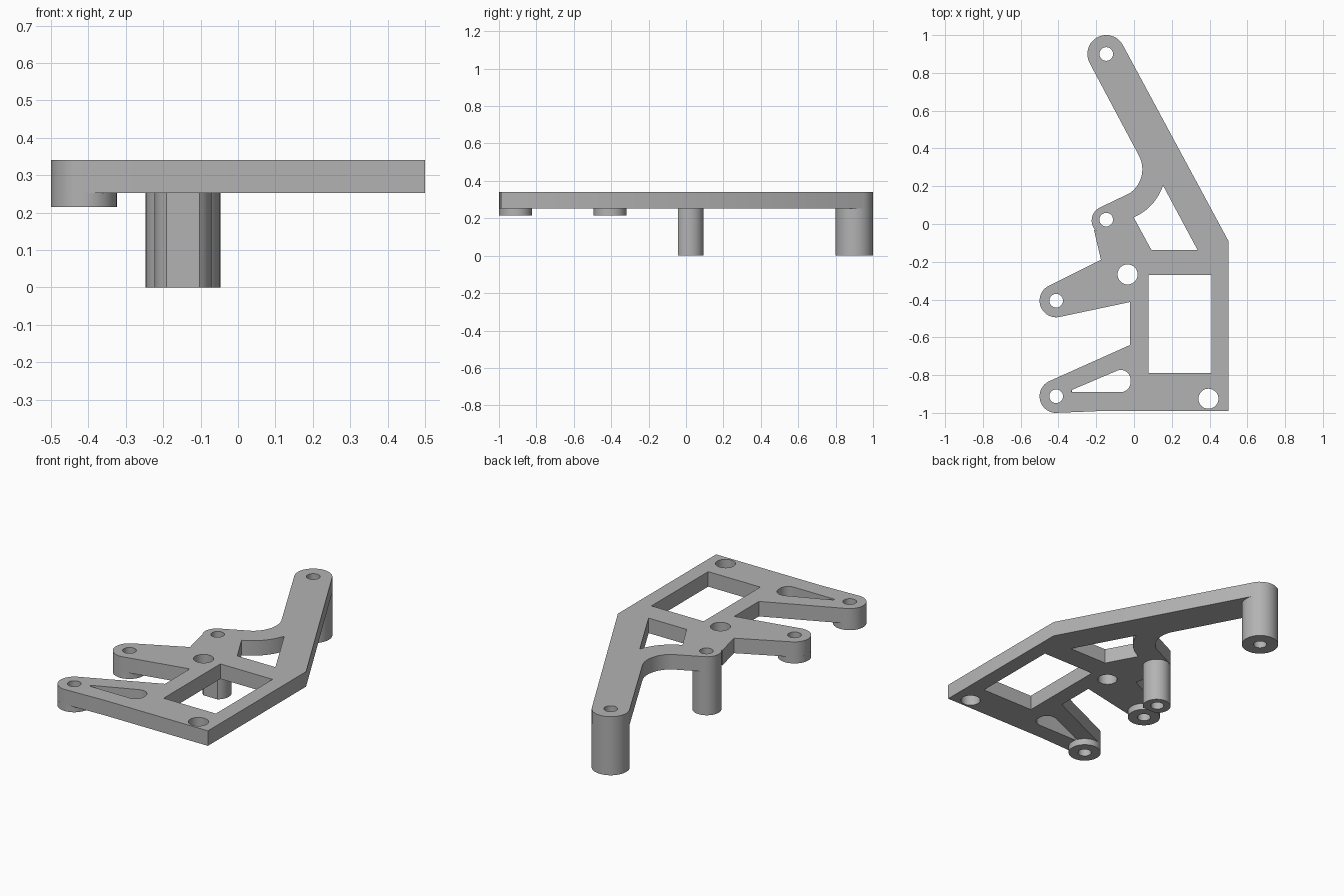
import bpy
from math import cos, sin, radians

cube = bpy.data.objects.get("Cube")
if cube:
    bpy.data.objects.remove(cube, do_unlink=True)

# Single plain grey
grey = bpy.data.materials.new("plain grey")
grey.use_nodes = True
grey.diffuse_color = (0.45, 0.45, 0.45, 1)
grey.node_tree.nodes["Principled BSDF"].inputs["Base Color"].default_value = grey.diffuse_color


def arc(centre, r, start, end, steps=20):
    angles = [radians(start + (end - start) * i / steps) for i in range(steps + 1)]
    return [(centre[0] + r * cos(a), centre[1] + r * sin(a)) for a in angles]


def circle(centre, r, steps=40):
    return arc(centre, r, 0, 360, steps)[:-1]


def extrude(name, loops, bottom, top):
    """Extrude an outline with holes between two heights."""
    curve = bpy.data.curves.new(name, "CURVE")
    curve.dimensions = "2D"
    curve.fill_mode = "BOTH"
    curve.extrude = (top - bottom) / 2
    for loop in loops:
        spline = curve.splines.new("POLY")
        spline.points.add(len(loop) - 1)
        for point, (x, y) in zip(spline.points, loop):
            point.co = (x, y, 0, 1)
        spline.use_cyclic_u = True
    obj = bpy.data.objects.new(name, curve)
    obj.location.z = (top + bottom) / 2
    bpy.context.collection.objects.link(obj)
    bpy.ops.object.select_all(action="DESELECT")
    obj.select_set(True)
    bpy.context.view_layer.objects.active = obj
    bpy.ops.object.convert(target="MESH")
    obj = bpy.context.view_layer.objects.active
    bpy.ops.object.mode_set(mode="EDIT")
    bpy.ops.mesh.select_all(action="SELECT")
    bpy.ops.mesh.remove_doubles(threshold=0.0002)
    bpy.ops.mesh.normals_make_consistent(inside=False)
    bpy.ops.object.mode_set(mode="OBJECT")
    obj.data.materials.clear()
    obj.data.materials.append(grey)
    bpy.ops.object.shade_smooth_by_angle(angle=radians(30))
    return obj


# Shared positions
tip = (-0.147, 0.9)
mid = (-0.147, 0.018)
mid_hole = (-0.147, 0.023)
upper_foot = (-0.412, -0.406)
lower_foot = (-0.412, -0.912)
bend = (-0.11, 0.29)
plate_bottom, plate_top = 0.253, 0.34
bolt_r, foot_r = 0.036, 0.088

# Plate outline, counterclockwise
outline = [(0.5, -0.99), (0.5, -0.09)]
outline += arc(tip, 0.1, 28, 208)
outline += arc(bend, 0.154, 25, -56)
outline += arc(mid, 0.077, 115, 225)
outline += [(-0.212, -0.03), (-0.175, -0.19)]
outline += arc(upper_foot, foot_r, 115, 281)
outline += [(-0.02, -0.413), (-0.02, -0.64)]
outline += arc(lower_foot, foot_r, 113, 268)
outline += [(-0.17, -0.99)]

# Plate openings
window = [(0.076, -0.79), (0.411, -0.79), (0.411, -0.27), (0.076, -0.27)]
triangle = [(0.336, -0.137), (0.092, -0.137)] + arc(bend, 0.277, -67, -18)
teardrop = [(-0.33, -0.89)] + arc((-0.07, -0.838), 0.052, -90, 0, 8)
teardrop += arc((-0.07, -0.825), 0.052, 0, 113, 10) + [(-0.33, -0.879)]
bolts = [circle(c, bolt_r) for c in (tip, mid_hole, upper_foot, lower_foot)]
large_holes = [circle(c, 0.053) for c in ((-0.034, -0.267), (0.394, -0.925))]
extrude("bracket_plate", [outline, window, triangle, teardrop] + bolts + large_holes,
        plate_bottom, plate_top)

# Long standoff at the arm tip, and the middle one with a flat front
extrude("arm_standoff", [circle(tip, 0.1, 48), bolts[0]], 0, plate_bottom)
extrude("middle_standoff", [arc(mid, 0.076, -54, 234, 40), bolts[1]], 0, plate_bottom)

# Short bosses under the two feet
for name, centre, hole in (("upper_foot_boss", upper_foot, bolts[2]),
                           ("lower_foot_boss", lower_foot, bolts[3])):
    extrude(name, [circle(centre, foot_r, 48), hole], 0.215, plate_bottom)
